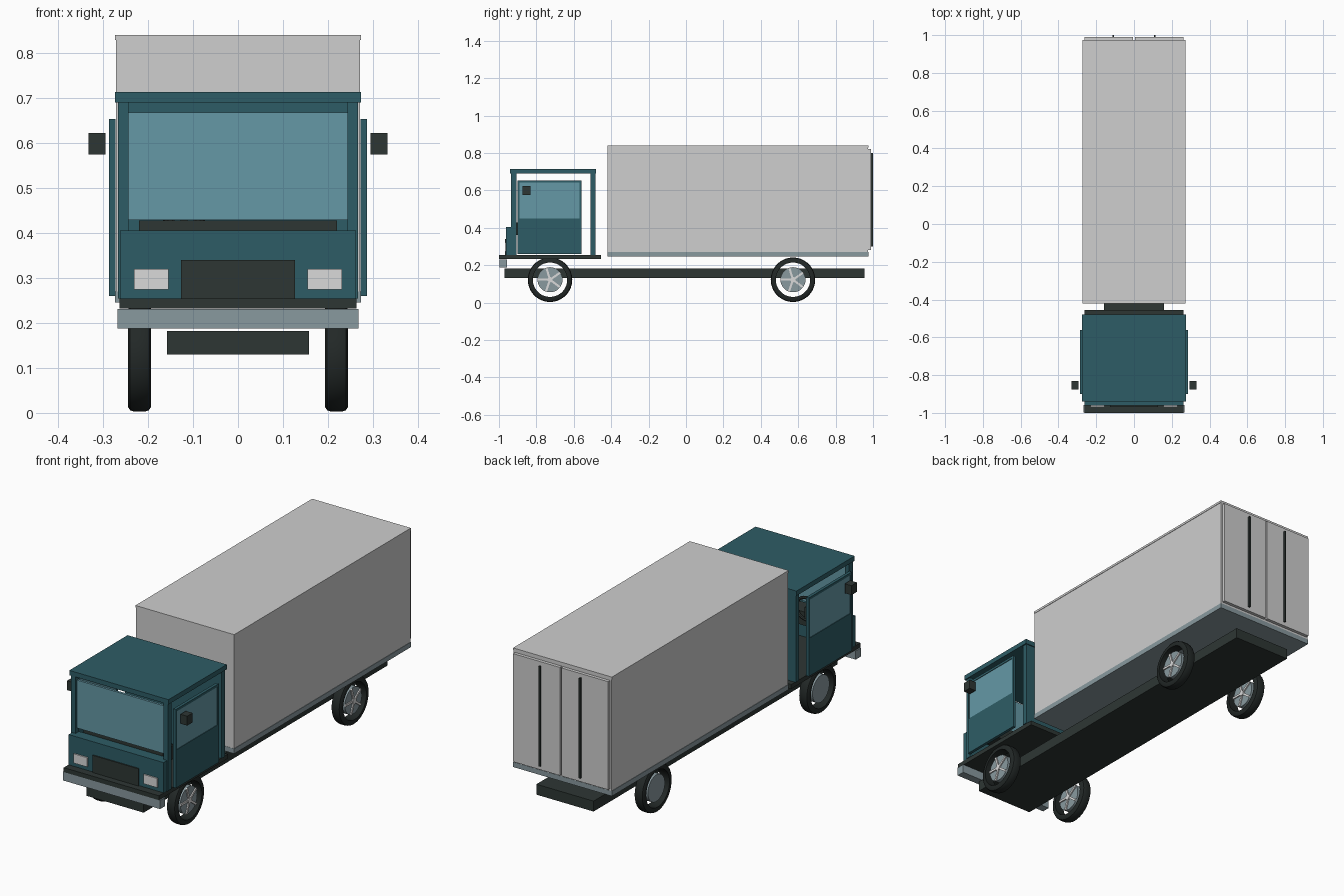
import bpy, bmesh, math
from mathutils import Matrix

if "Cube" in bpy.data.objects:
    bpy.data.objects.remove(bpy.data.objects["Cube"])


def material(name, r, g, b):
    m = bpy.data.materials.new(name)
    m.diffuse_color = (r, g, b, 1)
    m.use_nodes = True
    m.node_tree.nodes["Principled BSDF"].inputs["Base Color"].default_value = m.diffuse_color
    return m


TEAL = material("teal paint", 0.027, 0.108, 0.132)
GLASS = material("blue glass", 0.13, 0.315, 0.38)
DARK = material("dark trim", 0.027, 0.037, 0.034)
RUBBER = material("black rubber", 0.016, 0.021, 0.020)
METAL = material("grey metal", 0.25, 0.32, 0.345)
WHITE = material("cargo white", 0.62, 0.62, 0.62)
LAMP = material("lamp white", 0.70, 0.70, 0.70)


def finish(name, bm, mat, smooth=False):
    bmesh.ops.recalc_face_normals(bm, faces=bm.faces)
    me = bpy.data.meshes.new(name)
    bm.to_mesh(me)
    bm.free()
    me.materials.append(mat)
    ob = bpy.data.objects.new(name, me)
    bpy.context.collection.objects.link(ob)
    if smooth:
        bpy.ops.object.select_all(action='DESELECT')
        bpy.context.view_layer.objects.active = ob
        ob.select_set(True)
        bpy.ops.object.shade_smooth_by_angle(angle=math.radians(35))
    return ob


def box(name, mat, x, y, z):
    """Box from (min, max) pairs on each axis."""
    bm = bmesh.new()
    size = [b - a for a, b in (x, y, z)]
    mid = [(a + b) / 2 for a, b in (x, y, z)]
    bmesh.ops.create_cube(bm, size=1, matrix=Matrix.Translation(mid) @ Matrix.Diagonal((*size, 1)))
    return finish(name, bm, mat)


def pair(name, mat, x, y, z):
    """Matching boxes on the left and right."""
    box("right_" + name, mat, x, y, z)
    box("left_" + name, mat, (-x[1], -x[0]), y, z)


def lathe(name, mat, profile, center, segments=36):
    """Closed ring of (offset along x, radius) points spun about the x axis."""
    bm = bmesh.new()
    rings = []
    for i in range(segments):
        a = 2 * math.pi * i / segments
        rings.append([bm.verts.new((center[0] + dx, center[1] + r * math.cos(a),
                                    center[2] + r * math.sin(a))) for dx, r in profile])
    n = len(profile)
    for i in range(segments):
        p, q = rings[i], rings[(i + 1) % segments]
        for j in range(n):
            k = (j + 1) % n
            bm.faces.new((p[j], p[k], q[k], q[j]))
    return finish(name, bm, mat, True)


def disc(name, mat, center, radius, depth):
    """Solid cylinder lying along the x axis."""
    bm = bmesh.new()
    bmesh.ops.create_cone(bm, cap_ends=True, segments=32, radius1=radius, radius2=radius, depth=depth,
                          matrix=Matrix.Translation(center) @ Matrix.Rotation(math.pi / 2, 4, 'Y'))
    return finish(name, bm, mat, True)


# Chassis and cargo body
box("chassis", DARK, (-0.158, 0.158), (-0.97, 0.955), (0.13, 0.182))
box("cargo_floor", METAL, (-0.273, 0.273), (-0.42, 0.975), (0.245, 0.27))
box("cargo_body", WHITE, (-0.271, 0.271), (-0.419, 0.974), (0.27, 0.829))
box("cargo_roof", WHITE, (-0.273, 0.273), (-0.42, 0.975), (0.829, 0.84))
pair("cargo_door", WHITE, (0.004, 0.263), (0.974, 0.99), (0.28, 0.82))
pair("lock_bar", DARK, (0.107, 0.115), (0.99, 1.0), (0.30, 0.80))

# Cab shell
box("cab_floor", DARK, (-0.263, 0.263), (-1.0, -0.455), (0.232, 0.254))
box("cab_roof", TEAL, (-0.274, 0.274), (-0.94, -0.48), (0.69, 0.714))
box("cab_back_wall", TEAL, (-0.267, 0.267), (-0.51, -0.485), (0.254, 0.69))
pair("front_pillar", TEAL, (0.243, 0.267), (-0.935, -0.906), (0.254, 0.69))
box("front_panel", TEAL, (-0.262, 0.262), (-0.962, -0.908), (0.254, 0.405))
box("windshield", GLASS, (-0.243, 0.243), (-0.925, -0.913), (0.429, 0.668))

# Nose details
box("grille", DARK, (-0.127, 0.127), (-0.968, -0.96), (0.254, 0.34))
pair("headlight", LAMP, (0.155, 0.231), (-0.969, -0.96), (0.274, 0.32))
box("bumper", METAL, (-0.268, 0.268), (-0.998, -0.957), (0.188, 0.231))

# Cab interior
box("dashboard", DARK, (-0.22, 0.22), (-0.906, -0.82), (0.36, 0.428))
ring = [(0.008 * math.cos(math.tau * i / 8), 0.055 + 0.008 * math.sin(math.tau * i / 8)) for i in range(8)]
wheel = lathe("steering_wheel", DARK, ring, (0, 0, 0), 24)
wheel.rotation_euler = (0, 0, math.pi / 2)
wheel.location = (-0.12, -0.78, 0.47)
box("steering_column", DARK, (-0.128, -0.112), (-0.83, -0.775), (0.41, 0.478))

# Doors with framed windows, and mirrors
DX = (0.272, 0.287)
pair("door_panel", TEAL, DX, (-0.9, -0.56), (0.26, 0.45))
pair("door_frame_top", TEAL, DX, (-0.9, -0.56), (0.641, 0.653))
pair("door_frame_front", TEAL, DX, (-0.9, -0.89), (0.45, 0.641))
pair("door_frame_rear", TEAL, DX, (-0.57, -0.56), (0.45, 0.641))
pair("door_window", GLASS, (0.275, 0.284), (-0.891, -0.569), (0.449, 0.642))
pair("mirror", DARK, (0.295, 0.332), (-0.875, -0.832), (0.575, 0.622))

# Wheels: open tyre ring, rim disc and five spokes on the +x face
TYRE = [(-0.026, 0.092), (-0.026, 0.108), (-0.021, 0.116), (-0.012, 0.119),
        (0.012, 0.119), (0.021, 0.116), (0.026, 0.108), (0.026, 0.092)]
for end, y in (("front", -0.727), ("rear", 0.572)):
    for side, x in (("right", 0.219), ("left", -0.219)):
        tag, c = f"{end}_{side}_", (x, y, 0.122)
        lathe(tag + "tyre", RUBBER, TYRE, c)
        disc(tag + "rim", METAL, c, 0.067, 0.036)
        disc(tag + "hub", LAMP, (x + 0.02, y, 0.122), 0.014, 0.012)
        bm = bmesh.new()
        for i in range(5):
            m = (Matrix.Translation((x + 0.02, y, 0.122)) @ Matrix.Rotation(math.tau * i / 5 + 0.3, 4, 'X')
                 @ Matrix.Translation((0, 0, 0.038)) @ Matrix.Diagonal((0.008, 0.011, 0.058, 1)))
            bmesh.ops.create_cube(bm, size=1, matrix=m)
        finish(tag + "spokes", bm, LAMP)
